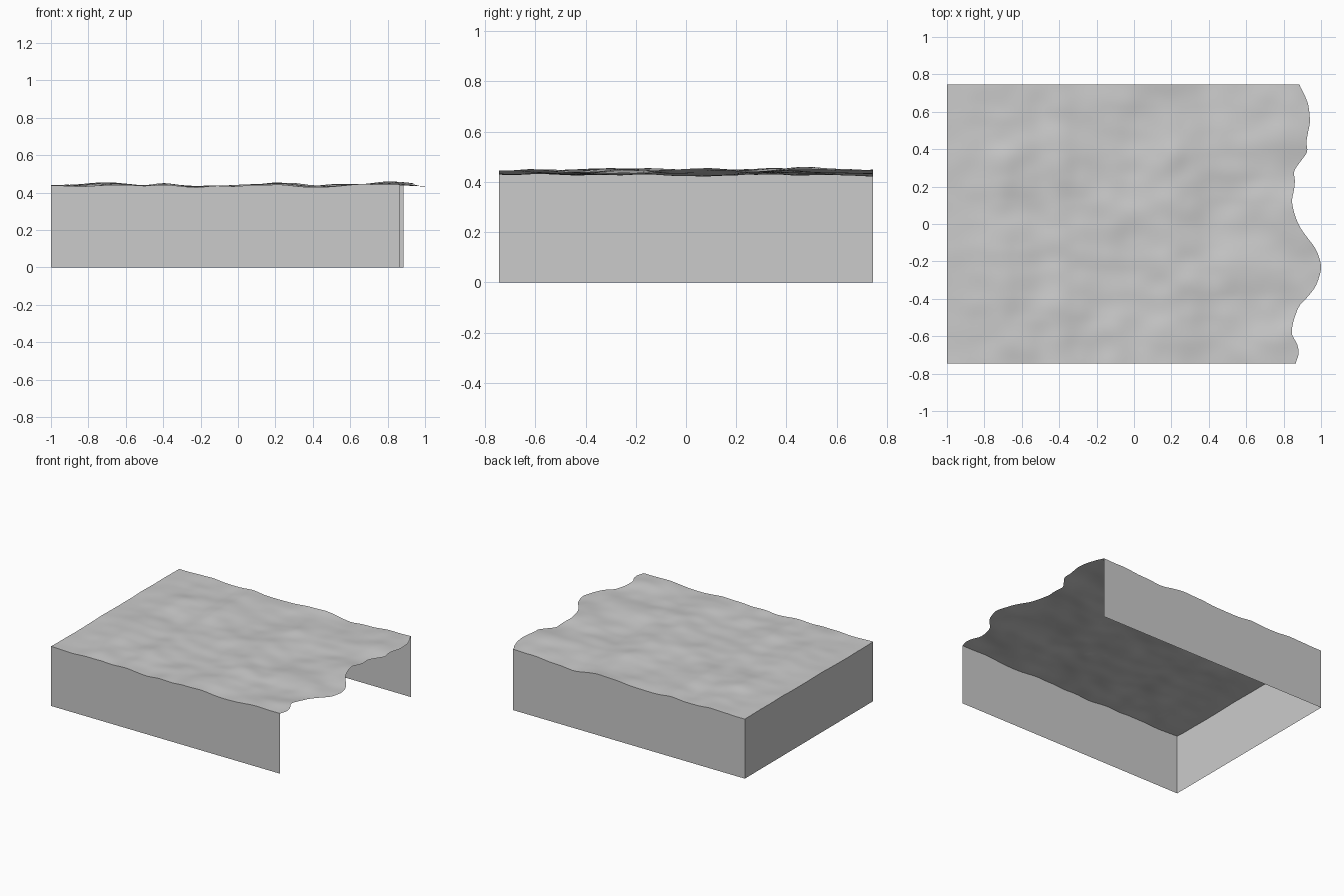
import bpy, bmesh, math
from mathutils import noise, Vector

if "Cube" in bpy.data.objects:
    bpy.data.objects.remove(bpy.data.objects["Cube"])

NX, NY = 90, 90
HALF_Y = 0.745

# Broken right edge: x position at evenly spaced y, front to back
EDGE = [0.865, 0.88, 0.872, 0.845, 0.848, 0.863, 0.885, 0.932, 0.97, 0.99, 1.0,
        0.99, 0.968, 0.93, 0.893, 0.868, 0.852, 0.845, 0.855, 0.86, 0.857, 0.89,
        0.925, 0.922, 0.93, 0.94, 0.938, 0.93, 0.91, 0.885]
# Gentle height ridges along x, left to right
RIDGE = [0.438, 0.438, 0.439, 0.445, 0.441, 0.437, 0.445, 0.436, 0.431, 0.434,
         0.433, 0.439, 0.446, 0.440, 0.431, 0.435, 0.438, 0.443, 0.446, 0.445, 0.440]


def sample(table, t):
    """Smooth (Catmull-Rom) lookup of a table at t in 0..1."""
    f = t * (len(table) - 1)
    i = min(int(f), len(table) - 2)
    s = f - i
    a, b, c, d = (table[max(0, min(len(table) - 1, i + k))] for k in (-1, 0, 1, 2))
    return b + 0.5 * s * (c - a + s * (2*a - 5*b + 4*c - d + s * (3*(b - c) + d - a)))


def height(x, y):
    fade = min(1, 0.35 + (x + 1) * 2)
    n = noise.noise(Vector((x * 3.0 + 4.3, y * 4.2 + 1.7, 0.5)))
    n += 0.4 * noise.noise(Vector((x * 7.0, y * 8.0, 3.1)))
    return sample(RIDGE, min(1, (x + 1) / 2)) + 0.015 * fade * n


def point(i, j):
    t = j / NY
    y = -HALF_Y + 2 * HALF_Y * t
    x = -1 + (min(1, sample(EDGE, t)) + 1) * i / NX
    return Vector((x, y, height(x, y)))


def finish(name, bm):
    mesh = bpy.data.meshes.new(name)
    bm.to_mesh(mesh)
    bm.free()
    ob = bpy.data.objects.new(name, mesh)
    bpy.context.collection.objects.link(ob)
    bpy.ops.object.select_all(action='DESELECT')
    ob.select_set(True)
    bpy.context.view_layer.objects.active = ob
    bpy.ops.object.shade_smooth_by_angle(angle=math.radians(30))
    return ob


# Rippled ground sheet
bm = bmesh.new()
grid = [[bm.verts.new(point(i, j)) for j in range(NY + 1)] for i in range(NX + 1)]
for i in range(NX):
    for j in range(NY):
        bm.faces.new((grid[i][j], grid[i+1][j], grid[i+1][j+1], grid[i][j+1]))
finish("ground_surface", bm)

# Vertical skirt on back, left and front; right side and underside stay open
bm = bmesh.new()
rim = [point(i, NY) for i in range(NX, 0, -1)]
rim += [point(0, j) for j in range(NY, 0, -1)]
rim += [point(i, 0) for i in range(NX + 1)]
pairs = [(bm.verts.new(p), bm.verts.new((p.x, p.y, 0))) for p in rim]
for (t0, b0), (t1, b1) in zip(pairs, pairs[1:]):
    bm.faces.new((t0, b0, b1, t1))
finish("side_walls", bm)
